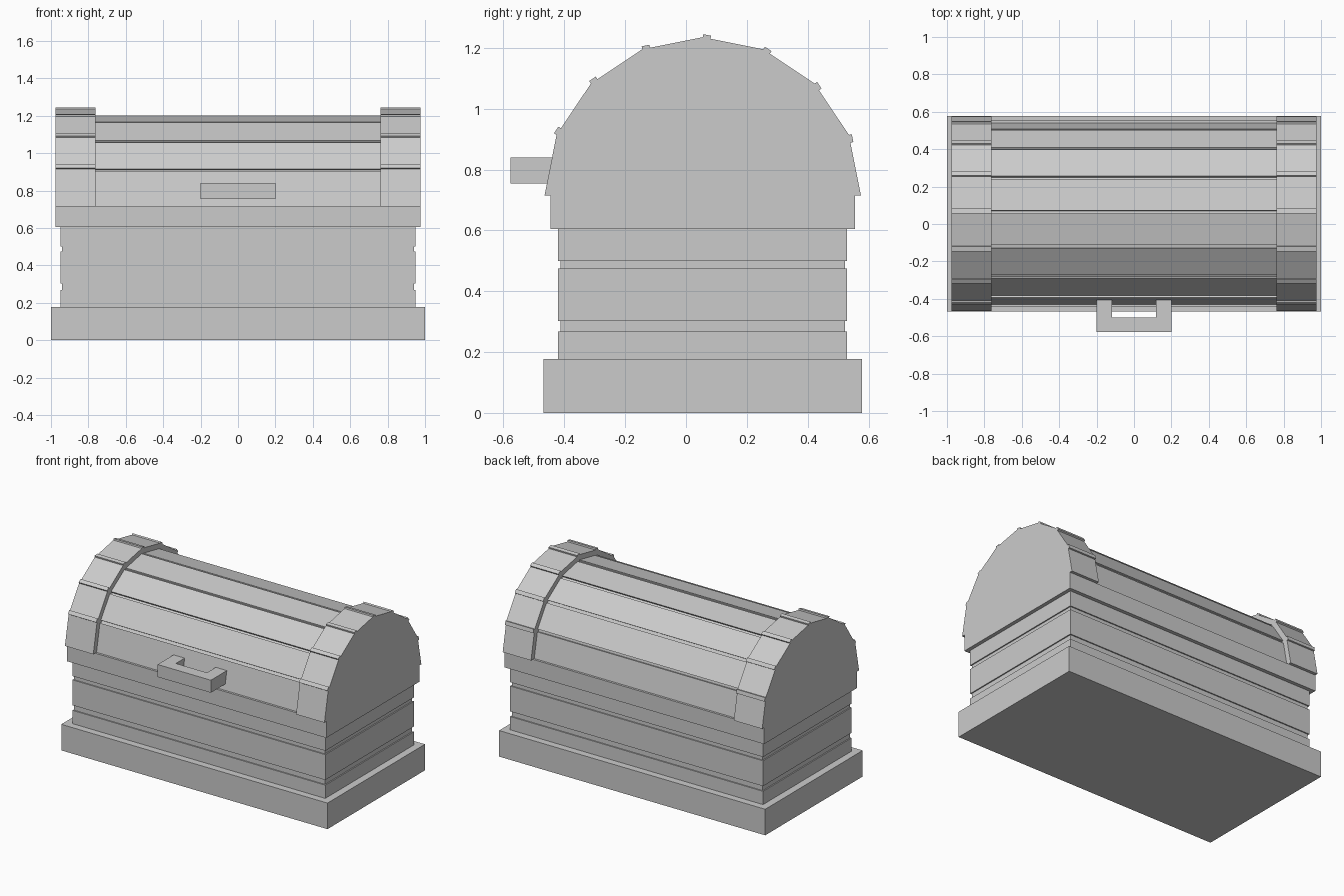
import bpy, bmesh
from math import sin, cos, pi
from mathutils import Vector

cube = bpy.data.objects.get("Cube")
if cube:
    bpy.data.objects.remove(cube, do_unlink=True)

CENTRE_Y = 0.055
LID_Z = 0.715

grey = bpy.data.materials.new("plain_grey")
grey.use_nodes = True
grey.diffuse_color = (0.6, 0.6, 0.6, 1)
grey.node_tree.nodes["Principled BSDF"].inputs["Base Color"].default_value = (0.6, 0.6, 0.6, 1)


def finish(name, bm):
    bmesh.ops.recalc_face_normals(bm, faces=bm.faces)
    mesh = bpy.data.meshes.new(name)
    bm.to_mesh(mesh)
    bm.free()
    mesh.materials.append(grey)
    obj = bpy.data.objects.new(name, mesh)
    bpy.context.collection.objects.link(obj)
    return obj


def extrude_outline(name, points, offset):
    """Fill a closed outline and pull it along the offset."""
    bm = bmesh.new()
    face = bm.faces.new([bm.verts.new(p) for p in points])
    result = bmesh.ops.extrude_face_region(bm, geom=[face], use_keep_orig=True)
    moved = [v for v in result["geom"] if isinstance(v, bmesh.types.BMVert)]
    bmesh.ops.translate(bm, verts=moved, vec=offset)
    return finish(name, bm)


def stack_rings(name, rings):
    """Join rectangular rings given as (half width, half depth, height)."""
    bm = bmesh.new()
    loops = [[bm.verts.new((sx * w, CENTRE_Y + sy * d, z))
              for sx, sy in ((-1, -1), (1, -1), (1, 1), (-1, 1))] for w, d, z in rings]
    for low, high in zip(loops, loops[1:]):
        for i in range(4):
            j = (i + 1) % 4
            bm.faces.new((low[i], low[j], high[j], high[i]))
    bm.faces.new(loops[0][::-1])
    bm.faces.new(loops[-1])
    return finish(name, bm)


def arched_lid(name, x0, x1, radius, step, width):
    """Eight-sided half barrel; step raises a rib or sinks a groove at each corner."""
    corners = [Vector((0, CENTRE_Y - radius * cos(i * pi / 8),
                       LID_Z + radius * sin(i * pi / 8))) for i in range(9)]
    points = [corners[0]]
    for p, q in zip(corners[1:], corners[2:]):
        along = (q - p).normalized()
        out = Vector((0, -along.z, along.y))
        points += [p, p + out * step, p + out * step + along * width, p + along * width]
    points.append(corners[-1])
    shift = Vector((x0, 0, 0))
    return extrude_outline(name, [p + shift for p in points], (x1 - x0, 0, 0))


# Foot and rim
stack_rings("base", [(1.0, 0.523, 0), (1.0, 0.523, 0.177)])
stack_rings("rim", [(0.975, 0.5, 0.604), (0.975, 0.5, LID_Z)])

# Planked body with two narrow grooves running around it
WIDE, NARROW = (0.95, 0.475), (0.942, 0.467)
rings = []
for size, low, high in ((WIDE, 0.177, 0.267), (NARROW, 0.267, 0.302), (WIDE, 0.302, 0.474),
                        (NARROW, 0.474, 0.5), (WIDE, 0.5, 0.604)):
    rings += [(*size, low), (*size, high)]
stack_rings("body", rings)

# Lid: grooved barrel between two ribbed end bands
arched_lid("lid", -0.765, 0.765, 0.485, -0.012, 0.018)
arched_lid("left_lid_band", 0.762, 0.975, 0.52, 0.01, 0.026)
arched_lid("right_lid_band", -0.975, -0.762, 0.52, 0.01, 0.026)

# Front handle, a squared U
half = [(0.2, -0.395), (0.2, -0.577), (-0.2, -0.577), (-0.2, -0.395),
        (-0.117, -0.395), (-0.117, -0.5), (0.117, -0.5), (0.117, -0.395)]
extrude_outline("handle", [(x, y, 0.754) for x, y in half], (0, 0, 0.085))
